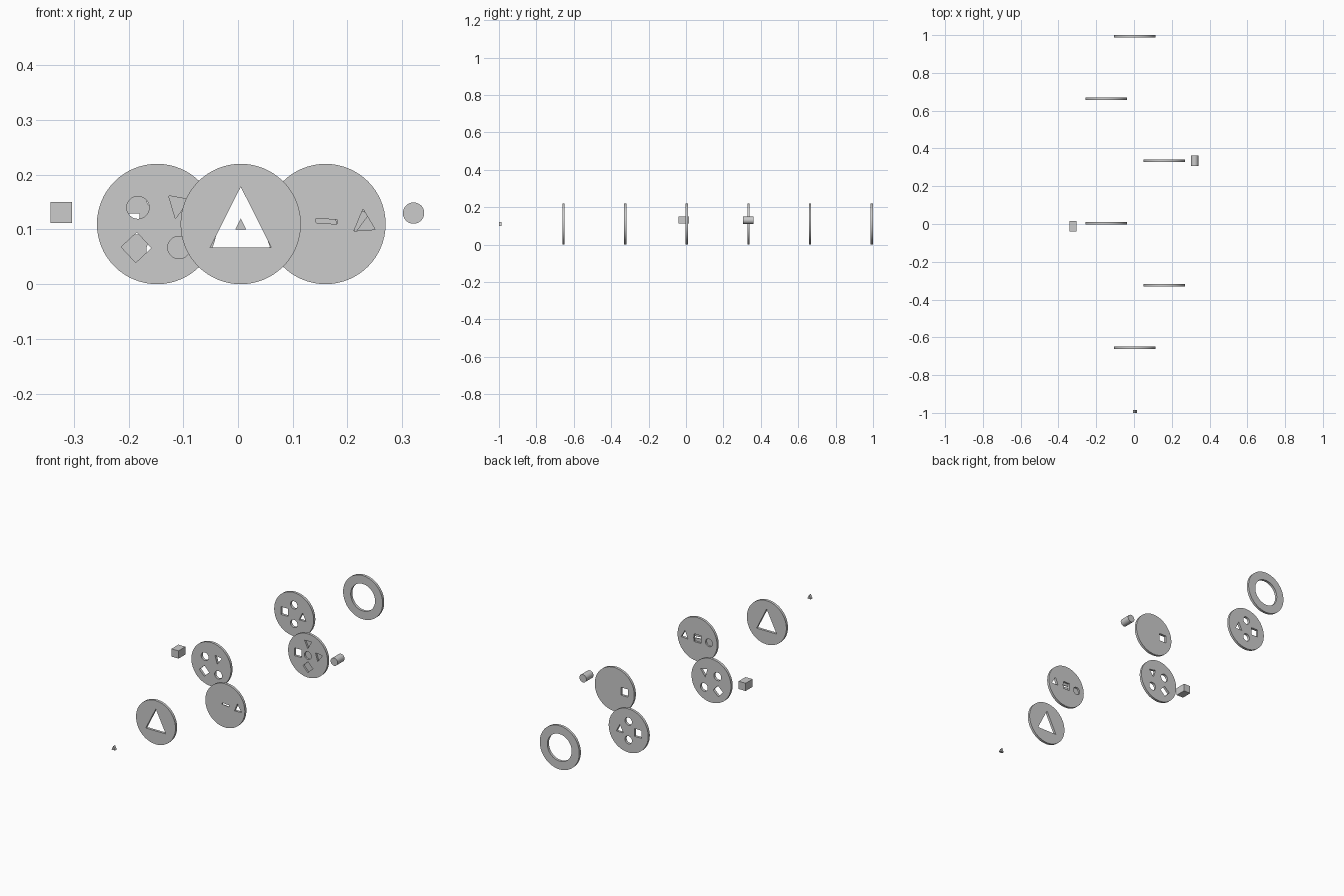
import bpy, bmesh, math

if "Cube" in bpy.data.objects:
    bpy.data.objects.remove(bpy.data.objects["Cube"])

T = 0.013          # disc thickness
R = 0.11           # disc radius


def profile(kind, n=64):
    """Unit-size outline in x/z, centred on the origin."""
    if kind == "tri":
        return [(-.5, -.5), (.5, -.5), (0, .5)]
    if kind == "square":
        return [(-.5, -.5), (.5, -.5), (.5, .5), (-.5, .5)]
    return [(.5 * math.cos(2 * math.pi * i / n), .5 * math.sin(2 * math.pi * i / n)) for i in range(n)]


def prism(name, kind, x, z, w, h, y0, y1, rot=0):
    """Extrude an outline along y from y0 to y1."""
    c, s = math.cos(math.radians(rot)), math.sin(math.radians(rot))
    bm = bmesh.new()
    vs = [bm.verts.new((x + c * a * w - s * b * h, y0, z + s * a * w + c * b * h))
          for a, b in profile(kind)]
    face = bm.faces.new(vs)
    ext = bmesh.ops.extrude_face_region(bm, geom=[face])
    new = [v for v in ext["geom"] if isinstance(v, bmesh.types.BMVert)]
    bmesh.ops.translate(bm, vec=(0, y1 - y0, 0), verts=new)
    bmesh.ops.recalc_face_normals(bm, faces=bm.faces)
    me = bpy.data.meshes.new(name)
    bm.to_mesh(me)
    bm.free()
    ob = bpy.data.objects.new(name, me)
    bpy.context.collection.objects.link(ob)
    return ob


def smooth(ob):
    bpy.ops.object.select_all(action="DESELECT")
    ob.select_set(True)
    bpy.context.view_layer.objects.active = ob
    bpy.ops.object.shade_smooth_by_angle(angle=math.radians(30))


def disc(name, x, y, holes):
    """Disc with cut-outs: (kind, dx, dz, w, h, rot, depth side)."""
    ob = prism(name, "circle", x, R, 2 * R, 2 * R, y - T / 2, y + T / 2)
    spans = {"through": (y - T, y + T), "front": (y - T, y + T * .2), "back": (y - T * .2, y + T)}
    cutters = []
    for kind, dx, dz, w, h, rot, side in holes:
        cut = prism("cutter", kind, x + dx, R + dz, w, h, *spans[side], rot)
        cut.hide_render = True
        mod = ob.modifiers.new("cut", "BOOLEAN")
        mod.operation, mod.solver, mod.object = "DIFFERENCE", "EXACT", cut
        cutters.append(cut)
    dg = bpy.context.evaluated_depsgraph_get()
    me = bpy.data.meshes.new_from_object(ob.evaluated_get(dg))
    ob.modifiers.clear()
    ob.data = me
    for cut in cutters:
        bpy.data.objects.remove(cut)
    smooth(ob)


S = 0.039          # size of the small cut-outs
L, M, RT = -0.148, 0.005, 0.16

# six discs, front to back
disc("triangle_disc", M, -0.655, [("tri", 0, .0125, .112, .111, 0, "through")])
disc("three_shape_disc", RT, -0.325, [
    ("tri", .07, .008, S, S, 4, "through"),
    ("square", 0, .004, S, S, 0, "back"),
    ("square", .002, .005, S, .008, -4, "through"),
    ("circle", -.065, 0, S, S, 0, "back")])
disc("four_shape_disc_front", L, 0.004, [
    ("circle", -.035, .03, S + .002, S + .002, 0, "through"),
    ("tri", .037, .029, S, S, 170, "through"),
    ("square", -.038, -.043, S, S, 43, "through"),
    ("circle", .04, -.043, S + .002, S + .002, 0, "through")])
disc("five_shape_disc", RT, 0.334, [
    ("square", -.056, 0, S, S, 0, "through"),
    ("circle", 0, 0, S, S, 0, "front"),
    ("tri", 0, .054, S, S, 180, "front"),
    ("tri", .058, .004, S, S, 170, "front"),
    ("square", 0, -.058, S, S, 43, "front")])
disc("four_shape_disc_back", L, 0.663, [
    ("circle", 0, .047, S, S, 0, "through"),
    ("circle", 0, -.047, S, S, 0, "through"),
    ("square", -.052, 0, S, S, 0, "through"),
    ("tri", .048, 0, S, S, 0, "through")])
disc("ring_disc", M, 0.993, [("circle", 0, 0, .136, .136, 0, "through")])

# loose pegs
prism("triangle_peg", "tri", M, .11, .02, .02, -1.0, -.986)
prism("square_peg", "square", -.323, .131, .039, .039, -.04, .015)
smooth(prism("round_peg", "circle", .321, .13, .039, .039, .306, .362))
